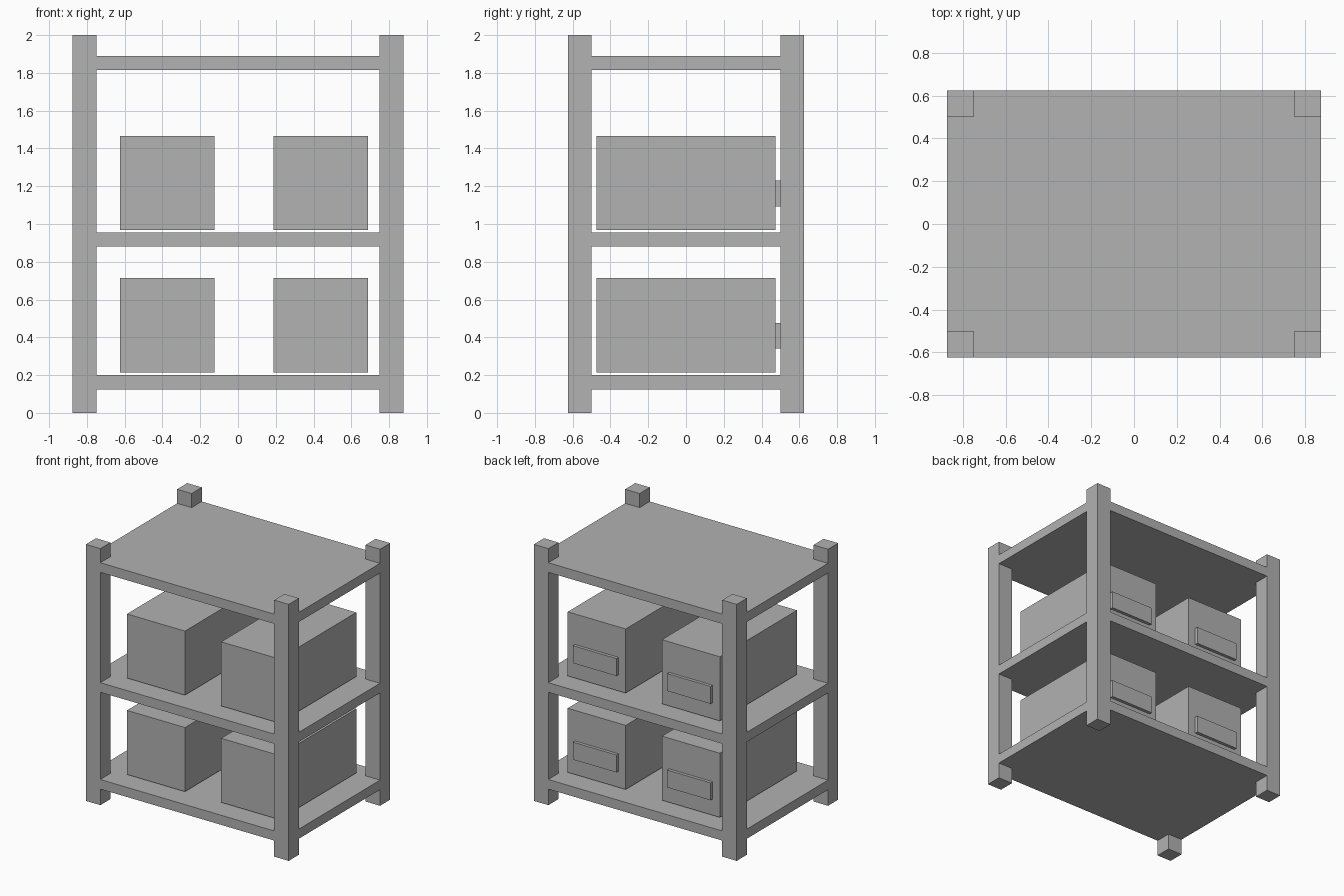
import bpy, bmesh

if "Cube" in bpy.data.objects:
    bpy.data.objects.remove(bpy.data.objects["Cube"])

grey = bpy.data.materials.new("plain_grey")
grey.diffuse_color = (0.445, 0.445, 0.445, 1)
grey.use_nodes = True
grey.node_tree.nodes["Principled BSDF"].inputs["Base Color"].default_value = grey.diffuse_color


def finish(name, bm):
    bmesh.ops.recalc_face_normals(bm, faces=bm.faces)
    mesh = bpy.data.meshes.new(name)
    bm.to_mesh(mesh)
    bm.free()
    mesh.materials.append(grey)
    obj = bpy.data.objects.new(name, mesh)
    bpy.context.collection.objects.link(obj)
    return obj


def box(name, x0, x1, y0, y1, z0, z1):
    bm = bmesh.new()
    bmesh.ops.create_cube(bm, size=1)
    for v in bm.verts:
        v.co.x = x1 if v.co.x > 0 else x0
        v.co.y = y1 if v.co.y > 0 else y0
        v.co.z = z1 if v.co.z > 0 else z0
    return finish(name, bm)


X, Y, P = 0.875, 0.625, 0.125      # half width, half depth, post size
xi, yi = X - P, Y - P

# Four corner posts
for sx, side in ((-1, "left"), (1, "right")):
    for sy, end in ((-1, "front"), (1, "back")):
        xs, ys = sorted((sx * xi, sx * X)), sorted((sy * yi, sy * Y))
        box(f"{end}_{side}_post", *xs, *ys, 0, 2)

# Shelves, notched around the posts and flush with their outer faces
outline = [(-xi, -Y), (xi, -Y), (xi, -yi), (X, -yi), (X, yi), (xi, yi),
           (xi, Y), (-xi, Y), (-xi, yi), (-X, yi), (-X, -yi), (-xi, -yi)]
for name, z in (("bottom_shelf", 0.125), ("middle_shelf", 0.88), ("top_shelf", 1.815)):
    bm = bmesh.new()
    face = bm.faces.new([bm.verts.new((x, y, z)) for x, y in outline])
    ext = bmesh.ops.extrude_face_region(bm, geom=[face], use_keep_orig=True)
    top = [g for g in ext["geom"] if isinstance(g, bmesh.types.BMVert)]
    bmesh.ops.translate(bm, verts=top, vec=(0, 0, 0.075))
    finish(name, bm)

# Storage crates with a flat handle on the back
for level, z in (("lower", 0.215), ("upper", 0.967)):
    for side, x in (("left", -0.375), ("right", 0.4375)):
        box(f"{level}_{side}_crate", x - 0.25, x + 0.25, -0.475, 0.475, z, z + 0.5)
        box(f"{level}_{side}_handle", x - 0.1875, x + 0.1875, 0.475, 0.5,
            z + 0.126, z + 0.262)
